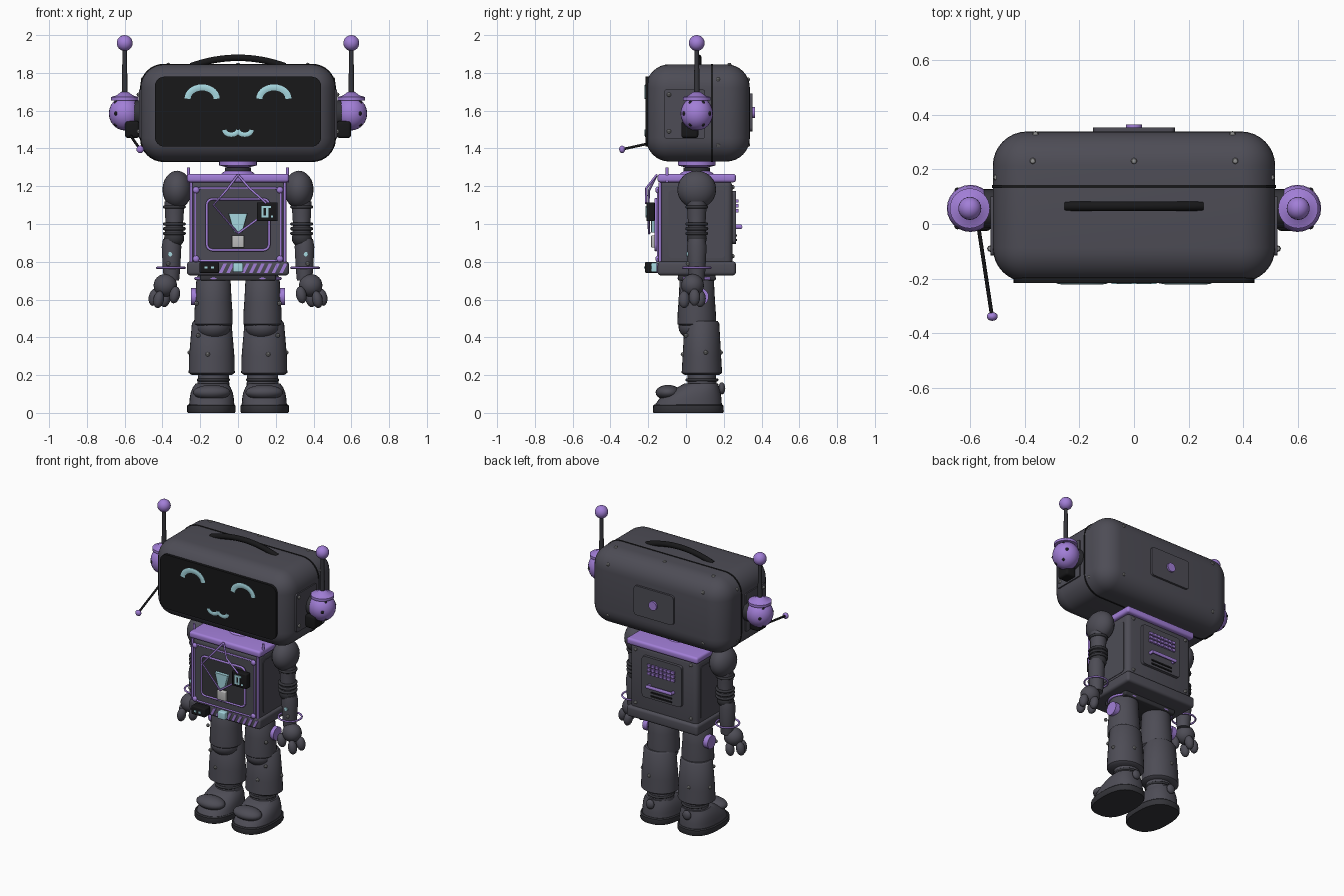
import bpy, bmesh, random
from math import sin, cos, pi, radians
from mathutils import Matrix, Vector

if "Cube" in bpy.data.objects:
    bpy.data.objects.remove(bpy.data.objects["Cube"])


def material(name, *rgb):
    m = bpy.data.materials.new(name)
    m.use_nodes = True
    m.diffuse_color = (*rgb, 1)
    m.node_tree.nodes["Principled BSDF"].inputs["Base Color"].default_value = (*rgb, 1)
    return m


SHELL = material("slate shell", 0.075, 0.073, 0.092)
JOINT = material("dark joint", 0.035, 0.035, 0.042)
BLACK = material("black", 0.009, 0.009, 0.010)
PURPLE = material("purple", 0.36, 0.21, 0.68)
CYAN = material("pale cyan", 0.38, 0.68, 0.74)
STEEL = material("steel", 0.28, 0.28, 0.28)
SILVER = material("light silver", 0.5, 0.5, 0.5)


def add(name, mesh, mat, loc=(0, 0, 0)):
    mesh.materials.clear()
    mesh.materials.append(mat)
    mesh.shade_smooth()
    mesh.set_sharp_from_angle(angle=radians(38))
    ob = bpy.data.objects.new(name, mesh)
    ob.location = loc
    bpy.context.collection.objects.link(ob)
    return ob


def finish(name, bm, mat, loc):
    bmesh.ops.recalc_face_normals(bm, faces=bm.faces)
    mesh = bpy.data.meshes.new(name)
    bm.to_mesh(mesh)
    bm.free()
    return add(name, mesh, mat, loc)


def box(name, loc, size, mat, r=0, axis=None, seg=4, shear=0):
    """Box with rounded edges; axis limits rounding to edges along that axis."""
    bm = bmesh.new()
    bmesh.ops.create_cube(bm, size=1, matrix=Matrix.Diagonal((*size, 1)))
    for v in bm.verts:
        v.co.x += v.co.z * shear
    if r:
        edges = [e for e in bm.edges if axis is None or
                 abs((e.verts[0].co - e.verts[1].co).normalized()[axis]) > 0.9]
        bmesh.ops.bevel(bm, geom=edges, offset=r, segments=seg, profile=0.5, affect='EDGES')
    return finish(name, bm, mat, loc)


def ball(name, loc, radii, mat, tilt=0, n=24):
    bm = bmesh.new()
    m = Matrix.Rotation(tilt, 4, 'Y') @ Matrix.Diagonal((*radii, 1))
    bmesh.ops.create_uvsphere(bm, u_segments=n, v_segments=n // 2, radius=1, matrix=m)
    return finish(name, bm, mat, loc)


def loft(name, loc, rings, mat, power=2, n=32):
    """Capped stack of oval rings, each (z, rx, ry, y shift)."""
    bm = bmesh.new()
    rows = []
    for z, rx, *rest in rings:
        ry = rest[0] if rest else rx
        cy = rest[1] if len(rest) > 1 else 0
        row = []
        for i in range(n):
            c, s = cos(2 * pi * i / n), sin(2 * pi * i / n)
            x = abs(c) ** (2 / power) * (1 if c > 0 else -1)
            y = abs(s) ** (2 / power) * (1 if s > 0 else -1)
            row.append(bm.verts.new((rx * x, cy + ry * y, z)))
        rows.append(row)
    for a, b in zip(rows, rows[1:]):
        for i in range(n):
            bm.faces.new((a[i], a[(i + 1) % n], b[(i + 1) % n], b[i]))
    bm.faces.new(rows[0])
    bm.faces.new(rows[-1])
    return finish(name, bm, mat, loc)


def disc(name, loc, r, depth, mat, axis):
    bm = bmesh.new()
    m = Matrix.Rotation(pi / 2, 4, axis)
    bmesh.ops.create_cone(bm, cap_ends=True, segments=28, radius1=r, radius2=r, depth=depth, matrix=m)
    return finish(name, bm, mat, loc)


def tube(name, pts, r, mat, closed=False, flat=1, loc=(0, 0, 0)):
    cu = bpy.data.curves.new(name, 'CURVE')
    cu.dimensions, cu.bevel_depth, cu.bevel_resolution = '3D', r, 3
    cu.use_fill_caps = True
    sp = cu.splines.new('POLY')
    sp.points.add(len(pts) - 1)
    for p, q in zip(sp.points, pts):
        p.co = (*q, 1)
    sp.use_cyclic_u = closed
    tmp = bpy.data.objects.new(name + " path", cu)
    mesh = bpy.data.meshes.new_from_object(tmp)
    bpy.data.objects.remove(tmp)
    bpy.data.curves.remove(cu)
    mesh.transform(Matrix.Diagonal((1, flat, 1, 1)))
    return add(name, mesh, mat, loc)


def frame(name, hx, z0, z1, y, r, thick):
    pts = []
    for k, (cx, cz) in enumerate(((hx - r, z1 - r), (r - hx, z1 - r), (r - hx, z0 + r), (hx - r, z0 + r))):
        for j in range(5):
            a = (k + j / 4) * pi / 2
            pts.append((cx + r * cos(a), y, cz + r * sin(a)))
    return tube(name, pts, thick, PURPLE, True)


def circle(r, n=32):
    return [(r * cos(2 * pi * i / n), r * sin(2 * pi * i / n), 0) for i in range(n)]


def rivet(loc, mat=STEEL, r=0.012):
    ball("rivet", loc, (r, r, r), mat, n=8)


Y = 0.057  # depth of the neck, arm and ear axis

# Head shell, seam, screen, handle and rear hatch
box("head_shell", (0, 0.063, 1.588), (1.032, 0.55, 0.515), SHELL, 0.125, seg=8)
box("head_seam", (0, 0.137, 1.588), (1.037, 0.01, 0.52), BLACK, 0.125, axis=1, seg=8)
box("face_screen", (0, -0.2, 1.595), (0.88, 0.03, 0.37), BLACK, 0.05, axis=1, seg=6)
tube("carry_handle", [(0.25 * t / 8, Y + 0.008, 1.835 + 0.045 * (1 - (t / 8) ** 2)) for t in range(-8, 9)],
     0.018, BLACK)
box("rear_hatch", (0, 0.337, 1.59), (0.3, 0.03, 0.2), SHELL, 0.02, axis=1)
disc("rear_button", (0, 0.355, 1.59), 0.03, 0.018, PURPLE, 'X')
for x in (-0.37, 0, 0.37):
    rivet((x, 0.23, 1.842))

# Smiling eyes and mouth
arc = [pi * i / 14 for i in range(15)]
for side, s in (("left", 1), ("right", -1)):
    tube(side + "_eye", [(0.077 * cos(a), 0, 0.06 * sin(a)) for a in arc], 0.017, CYAN, flat=0.25,
         loc=(s * 0.19, -0.216, 1.663))
    tube(side + "_mouth_curve", [(0.036 * cos(a), 0, -0.025 * sin(a)) for a in arc], 0.012, CYAN, flat=0.3,
         loc=(s * 0.036, -0.216, 1.498))

# Neck
loft("neck", (0, Y, 0), [(1.25, 0.1), (1.27, 0.085), (1.285, 0.06), (1.3, 0.06), (1.31, 0.1), (1.335, 0.1)], PURPLE)
loft("neck_ring", (0, Y, 0), [(1.28, 0.07), (1.3, 0.07)], JOINT)

# Torso
box("torso", (0, 0.053, 1.0), (0.51, 0.385, 0.46), SHELL, 0.03)
box("collar_trim", (0, Y, 1.243), (0.54, 0.415, 0.045), PURPLE, 0.015)
box("belt", (0, Y, 0.765), (0.54, 0.415, 0.075), SHELL, 0.018)
box("pelvis", (0, Y, 0.72), (0.4, 0.2, 0.04), JOINT, 0.01)
box("chest_panel", (0, -0.142, 1.0), (0.45, 0.012, 0.38), SHELL, 0.03, axis=1)
box("chest_door", (0, -0.152, 0.997), (0.33, 0.02, 0.27), JOINT, 0.03, axis=1)
frame("chest_frame", 0.227, 0.805, 1.19, -0.148, 0.03, 0.006)
frame("door_frame", 0.165, 0.862, 1.132, -0.16, 0.03, 0.007)
for s in (-1, 1):
    tube("edge_piping", [(s * 0.248, -0.138, 0.8), (s * 0.248, -0.138, 1.22)], 0.008, PURPLE)
    tube("strap_pin", [(s * 0.262, -0.1, 1.22), (s * 0.262, -0.1, 1.3)], 0.008, PURPLE)
    for z in (0.815, 1.18):
        ball("corner_knob", (s * 0.222, -0.15, z), (0.018, 0.012, 0.018), PURPLE, n=12)
        rivet((s * 0.21, 0.246, z + 0.015))
    box("side_panel", (s * 0.254, Y, 1.0), (0.008, 0.3, 0.36), SHELL, 0.02, axis=0)

# Lanyard, emblem and badge card
lanyard = [(0, -0.155, 1.26), (-0.06, -0.195, 1.18), (-0.13, -0.2, 1.1), (0, -0.195, 0.95)]
tube("lanyard_right", lanyard, 0.006, PURPLE)
tube("lanyard_left", [(0, -0.155, 1.26), (0.06, -0.21, 1.19), (0.15, -0.212, 1.11)], 0.006, PURPLE)
tube("lanyard_lower", [(0.11, -0.2, 1.03), (0.0, -0.195, 0.95)], 0.006, PURPLE)
gem = loft("chest_emblem", (0, -0.172, 0), [(0.955, 0.022, 0.012), (1.055, 0.05, 0.012)], CYAN, power=8)
box("emblem_clip", (0, -0.172, 0.907), (0.065, 0.025, 0.065), SILVER, 0.006)
box("badge_card", (0.155, -0.187, 1.065), (0.11, 0.045, 0.1), BLACK, 0.006)
random.seed(4)
for i in range(5):
    for j in range(5):
        if random.random() < 0.6:
            box("badge_pixel", (0.13 + i * 0.0125, -0.211, 1.04 + j * 0.0125), (0.0125, 0.005, 0.0125), CYAN)

# Belt stripes, buckle and pouch
for i in range(9):
    x = -0.08 + i * 0.04
    if abs(x) > 0.03:
        box("belt_stripe", (x, -0.152, 0.766), (0.018, 0.007, 0.05), PURPLE, shear=0.5)
box("belt_buckle", (0, -0.165, 0.77), (0.055, 0.04, 0.05), CYAN, 0.006)
box("belt_pouch", (-0.152, -0.185, 0.77), (0.105, 0.065, 0.058), BLACK, 0.008)
for x in (-0.17, -0.135):
    box("pouch_light", (x, -0.219, 0.77), (0.016, 0.006, 0.012), CYAN)

# Back panel with vent keys, handle and louvres
box("back_panel", (0, 0.25, 1.035), (0.3, 0.03, 0.28), SHELL, 0.02, axis=1)
for i in range(7):
    for j in range(3):
        box("vent_key", (-0.09 + i * 0.03, 0.268, 1.07 + j * 0.026), (0.024, 0.018, 0.018), PURPLE)
tube("back_handle", [(-0.09, 0.26, 0.985), (-0.09, 0.29, 0.985), (0.09, 0.29, 0.985), (0.09, 0.26, 0.985)],
     0.012, PURPLE)
for z in (0.915, 0.94):
    box("louvre", (0, 0.265, z), (0.16, 0.012, 0.01), BLACK)

for side, s in (("left", 1), ("right", -1)):
    # Ear, antenna and temple parts
    box(side + "_temple_panel", (s * 0.512, -0.007, 1.582), (0.025, 0.215, 0.26), SHELL, 0.012, axis=0)
    for y, z in ((-0.09, 1.685), (-0.09, 1.49)):
        rivet((s * 0.525, y, z))
    for z in (1.42, 1.765):
        rivet((s * 0.503, 0.17, z))
        rivet((s * 0.36, 0.328, z))
    disc(side + "_ear_mount", (s * 0.535, Y, 1.585), 0.07, 0.05, JOINT, 'Y')
    ball(side + "_ear", (s * 0.598, Y, 1.585), (0.086, 0.086, 0.09), PURPLE)
    loft(side + "_antenna_base", (s * 0.6, Y, 0),
         [(1.655, 0.073), (1.672, 0.073), (1.68, 0.045), (1.7, 0.018)], PURPLE)
    loft(side + "_antenna_rod", (s * 0.6, Y, 0), [(1.67, 0.016), (1.94, 0.011)], JOINT, n=16)
    ball(side + "_antenna_tip", (s * 0.6, Y, 1.958), (0.042, 0.042, 0.042), PURPLE)
    for k in range(6):
        a = k * pi / 3
        rivet((s * 0.645, Y + 0.065 * cos(a), 1.585 + 0.065 * sin(a)), JOINT)
    box(side + "_ear_block", (s * 0.56, 0.02, 1.5), (0.075, 0.09, 0.09), BLACK, 0.015)

    # Arm
    ball(side + "_shoulder", (s * 0.322, Y, 1.182), (0.078, 0.103, 0.1), SHELL)
    loft(side + "_upper_arm", (s * 0.337, Y, 0), [(0.95, 0.05), (1.0, 0.046), (1.06, 0.05), (1.12, 0.052)], SHELL)
    for z in (0.95, 0.975, 1.0, 1.09):
        tube(side + "_arm_ring", circle(0.052), 0.009, JOINT, True, loc=(s * 0.337, Y, z))
    ball(side + "_elbow", (s * 0.338, Y, 0.925), (0.053, 0.053, 0.05), JOINT)
    loft(side + "_forearm", (s * 0.352, Y, 0), [(0.7, 0.04), (0.76, 0.046), (0.88, 0.052), (0.92, 0.045)], SHELL)
    tube(side + "_bracelet", circle(0.073), 0.006, PURPLE, True, loc=(s * 0.355, Y, 0.768))
    disc(side + "_arm_light", (s * 0.36, Y - 0.049, 0.84), 0.012, 0.012, CYAN, 'X')
    rivet((s * 0.37, Y - 0.047, 0.79))
    # Hand with three fingers and a thumb
    ball(side + "_palm", (s * 0.385, 0.035, 0.675), (0.062, 0.06, 0.06), SHELL)
    for x, y, z in ((0.445, 0.045, 0.612), (0.42, -0.01, 0.6), (0.385, 0.075, 0.605), (0.335, -0.005, 0.625)):
        ball(side + "_finger", (s * x, y, z), (0.028, 0.03, 0.046), SHELL, tilt=-s * 0.2, n=16)

    # Leg
    x = s * 0.13
    tube(side + "_thigh_ring", circle(0.094), 0.008, PURPLE, True, loc=(x, Y, 0.712))
    loft(side + "_thigh", (x, Y, 0),
         [(0.46, 0.09), (0.47, 0.102), (0.53, 0.101), (0.6, 0.096), (0.715, 0.09), (0.73, 0.08)], SHELL)
    disc(side + "_hip_disc", (s * 0.23, 0.075, 0.615), 0.045, 0.035, PURPLE, 'Y')
    ball(side + "_knee", (x, Y - 0.005, 0.455), (0.092, 0.092, 0.07), SHELL)
    loft(side + "_shin", (s * 0.139, 0.084, 0),
         [(0.2, 0.105, 0.09), (0.212, 0.122, 0.107), (0.3, 0.12, 0.102), (0.475, 0.105, 0.092), (0.487, 0.095, 0.083)],
         SHELL)
    for rx, ry, z in ((0.22, -0.01, 0.58), (0.21, 0.0, 0.41), (0.16, -0.016, 0.31)):
        rivet((s * rx, ry, z))
    rivet((s * 0.256, 0.105, 0.32))
    rivet((s * 0.15, 0.184, 0.32))
    loft(side + "_ankle", (x, 0.084, 0), [(0.12, 0.085, 0.078), (0.21, 0.082, 0.075)], SHELL)
    tube(side + "_ankle_ring", circle(0.08), 0.008, JOINT, True, loc=(x, 0.084, 0.175))

    # Foot
    loft(side + "_sole", (s * 0.141, 0.012, 0),
         [(0, 0.124, 0.184), (0.008, 0.129, 0.188), (0.038, 0.128, 0.187), (0.044, 0.122, 0.18)], JOINT, power=2.5)
    loft(side + "_boot", (s * 0.139, 0, 0),
         [(0.04, 0.12, 0.178, 0.012), (0.075, 0.117, 0.165, 0.023), (0.105, 0.112, 0.14, 0.043),
          (0.135, 0.1, 0.11, 0.065), (0.155, 0.085, 0.09, 0.08)], SHELL, power=2.4)
    ball(side + "_toe_cap", (s * 0.139, -0.095, 0.108), (0.1, 0.066, 0.04), SHELL)
    ball(side + "_heel_knob", (s * 0.139, 0.19, 0.13), (0.03, 0.018, 0.032), SHELL, n=16)

# Microphone boom on the right ear
tube("mic_boom", [(-0.57, 0.0, 1.47), (-0.52, -0.33, 1.397)], 0.007, BLACK)
ball("mic_tip", (-0.518, -0.338, 1.395), (0.02, 0.016, 0.02), PURPLE, n=16)
